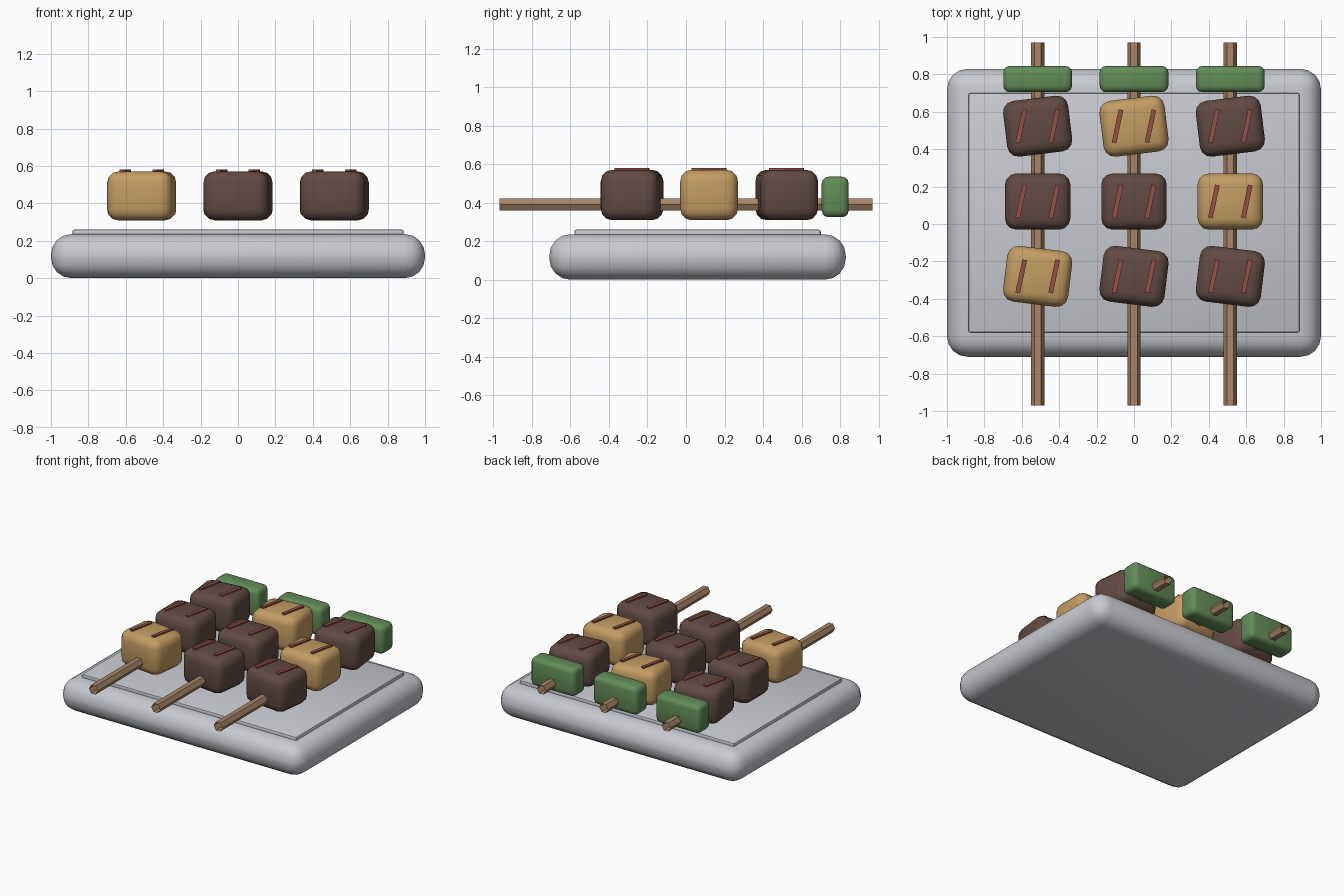
import bpy, math

if "Cube" in bpy.data.objects:
    bpy.data.objects.remove(bpy.data.objects["Cube"])


def srgb(r, g, b):
    f = lambda c: c / 12.92 if c <= 0.04045 else ((c + 0.055) / 1.055) ** 2.4
    return (f(r / 255), f(g / 255), f(b / 255), 1)


def material(name, rgb):
    m = bpy.data.materials.new(name)
    m.diffuse_color = srgb(*rgb)
    m.use_nodes = True
    m.node_tree.nodes["Principled BSDF"].inputs["Base Color"].default_value = m.diffuse_color
    return m


GREY = material("plate_grey", (200, 202, 208))
BROWN = material("grilled_brown", (98, 74, 66))
TAN = material("golden_tan", (196, 156, 98))
GREEN = material("pepper_green", (98, 140, 88))
WOOD = material("skewer_wood", (168, 134, 104))
RED = material("grill_mark_red", (150, 80, 70))


def finish(ob, name, mat):
    ob.name = name
    ob.data.materials.append(mat)
    bpy.ops.object.shade_smooth_by_angle(angle=math.radians(40))
    return ob


def block(name, loc, size, mat, bevel=0, segments=3, turn=0):
    bpy.ops.mesh.primitive_cube_add(size=1, location=loc)
    ob = bpy.context.object
    ob.scale = size
    bpy.ops.object.transform_apply(location=False, rotation=False, scale=True)
    ob.rotation_euler.z = math.radians(turn)
    if bevel:
        mod = ob.modifiers.new("rounding", "BEVEL")
        mod.width, mod.segments = bevel, segments
        bpy.ops.object.modifier_apply(modifier=mod.name)
    return finish(ob, name, mat)


# Serving plate with a thin raised panel
block("plate", (0, 0.06, 0.118), (2, 1.54, 0.236), GREY, 0.11, 4)
block("plate_panel", (0, 0.06, 0.241), (1.77, 1.28, 0.038), GREY, 0.01, 2)

# Three skewers; the golden chunk moves one row back on each
for col, x in enumerate((-0.515, 0, 0.515)):
    # Open-ended wooden stick
    bpy.ops.mesh.primitive_cylinder_add(
        vertices=6, radius=0.036, depth=1.94, end_fill_type='NOTHING',
        location=(x, 0, 0.39))
    stick = bpy.context.object
    stick.rotation_euler = (math.pi / 2, math.pi / 6, 0)
    bpy.ops.object.transform_apply(location=False, rotation=True, scale=False)
    finish(stick, f"skewer_{col}", WOOD)
    stick.data.shade_smooth()

    # Chunks, each with two slanted grill marks
    for row, (y, turn) in enumerate(((-0.28, -7), (0.12, 0), (0.523, 7))):
        golden = row == (0, 2, 1)[col]
        block(f"chunk_{col}_{row}", (x, y, 0.44), (0.35, 0.30, 0.262),
              TAN if golden else BROWN, 0.06, 3, turn)
        for side in (-1, 1):
            block(f"grill_mark_{col}_{row}_{side}", (x + side * 0.088, y, 0.571),
                  (0.025, 0.18, 0.02), RED, turn=-12)

    # Pepper piece at the back
    block(f"pepper_{col}", (x, 0.775, 0.43), (0.368, 0.14, 0.21), GREEN, 0.035, 3)
